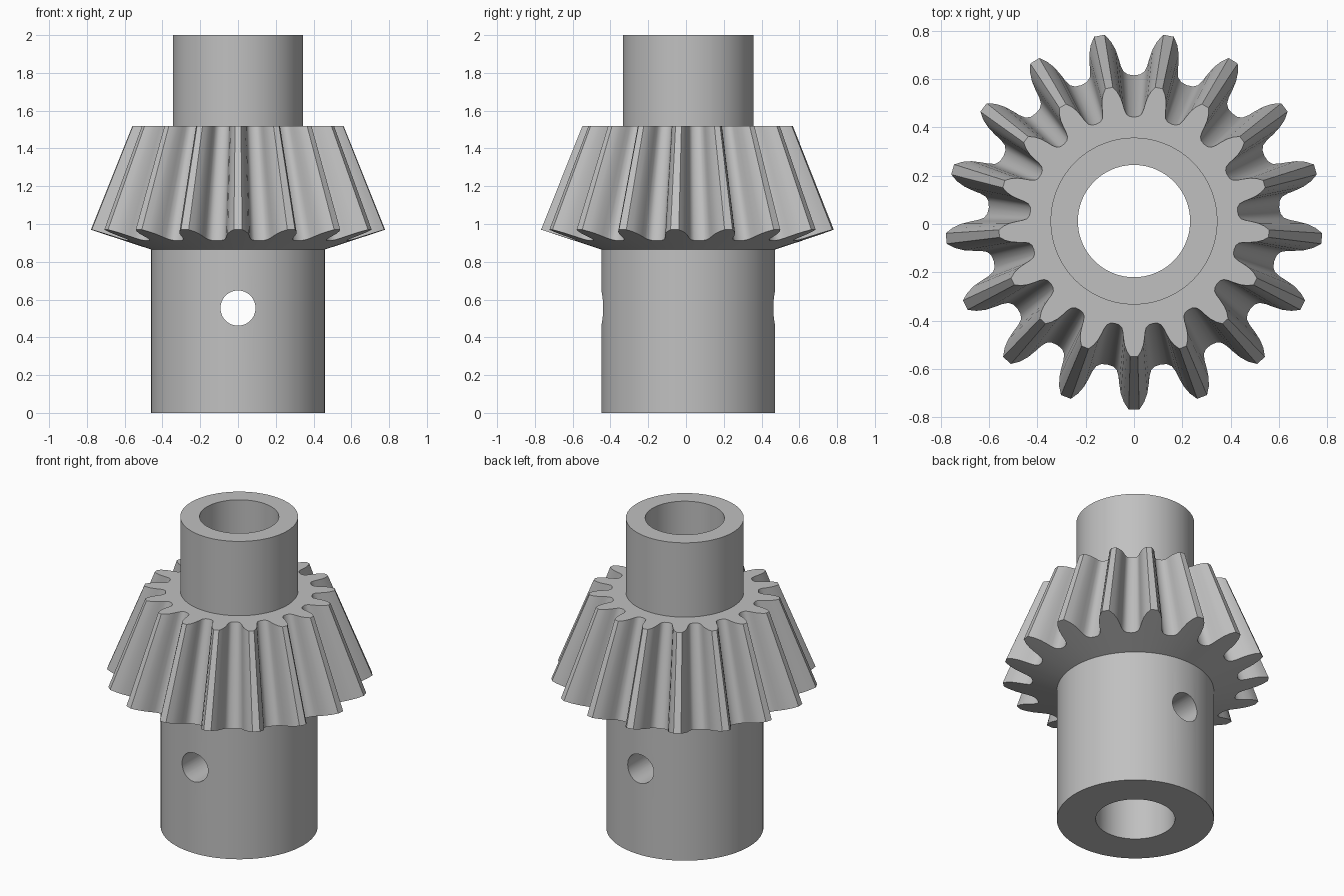
import bpy
import bmesh
import math

cube = bpy.data.objects.get("Cube")
if cube:
    bpy.data.objects.remove(cube, do_unlink=True)

TEETH = 17
CENTER_Y = 0.012
PITCH = math.tau / TEETH
BORE, COLLAR, HUB = 0.232, 0.46, 0.345
ROOT_LOW, TIP_LOW = 0.603, 0.78
ROOT_TOP, TIP_TOP = 0.43, 0.56
GEAR_LOW, GEAR_RIM, GEAR_TOP, TOP = 0.865, 0.97, 1.52, 2.0

# One tooth flank: radius at the large end, half angle in degrees
flank = [(0.78, 1.6), (0.75, 3.2), (0.715, 4.4), (0.675, 5.2),
         (0.645, 5.7), (0.62, 6.6), (0.607, 8.2)]
tooth = [(r, -math.radians(a)) for r, a in reversed(flank)]
tooth += [(r, math.radians(a)) for r, a in flank]
tooth.append((ROOT_LOW, PITCH / 2))
outline = [(r, a - math.pi / 2 + i * PITCH) for i in range(TEETH) for r, a in tooth]


def top_radius(r):
    return ROOT_TOP + (r - ROOT_LOW) * (TIP_TOP - ROOT_TOP) / (TIP_LOW - ROOT_LOW)


def back_height(r):
    return GEAR_LOW + (r - COLLAR) * (GEAR_RIM - GEAR_LOW) / (TIP_LOW - COLLAR)


# Cross-section running from the bore around the outside and back
section = [
    lambda r: (BORE, 0),
    lambda r: (COLLAR, 0),
    lambda r: (COLLAR, GEAR_LOW),
    lambda r: (r, back_height(r)),
    lambda r: (top_radius(r), GEAR_TOP),
    lambda r: (HUB, GEAR_TOP),
    lambda r: (HUB, TOP),
    lambda r: (BORE, TOP),
]

# Bevel gear with its collar, hub and bore as one closed surface
bm = bmesh.new()
rings = []
for place in section:
    ring = []
    for r, a in outline:
        radius, z = place(r)
        ring.append(bm.verts.new((radius * math.cos(a),
                                  CENTER_Y + radius * math.sin(a), z)))
    rings.append(ring)
count = len(outline)
for k, ring in enumerate(rings):
    above = rings[(k + 1) % len(rings)]
    for i in range(count):
        j = (i + 1) % count
        bm.faces.new((ring[i], ring[j], above[j], above[i]))
bmesh.ops.recalc_face_normals(bm, faces=bm.faces)
mesh = bpy.data.meshes.new("bevel_gear")
bm.to_mesh(mesh)
bm.free()
gear = bpy.data.objects.new("bevel_gear", mesh)
bpy.context.collection.objects.link(gear)

# Steel colour
steel = bpy.data.materials.new("grey_steel")
steel.use_nodes = True
grey = (0.53, 0.53, 0.53, 1)
steel.diffuse_color = grey
steel.node_tree.nodes["Principled BSDF"].inputs["Base Color"].default_value = grey
mesh.materials.append(steel)

# Pin hole drilled through the collar from front to back
bpy.ops.mesh.primitive_cylinder_add(vertices=48, radius=0.093, depth=2,
                                    location=(0, CENTER_Y, 0.555),
                                    rotation=(math.pi / 2, 0, 0))
drill = bpy.context.object
drill.name = "pin_hole_cutter"
drill.hide_render = True
drill.data.materials.append(steel)
cut = gear.modifiers.new("pin_hole", "BOOLEAN")
cut.operation = "DIFFERENCE"
cut.solver = "EXACT"
cut.object = drill

bpy.ops.object.select_all(action="DESELECT")
gear.select_set(True)
bpy.context.view_layer.objects.active = gear
bpy.ops.object.modifier_apply(modifier=cut.name)
bpy.data.objects.remove(drill, do_unlink=True)
bpy.ops.object.shade_smooth_by_angle(angle=math.radians(30))
